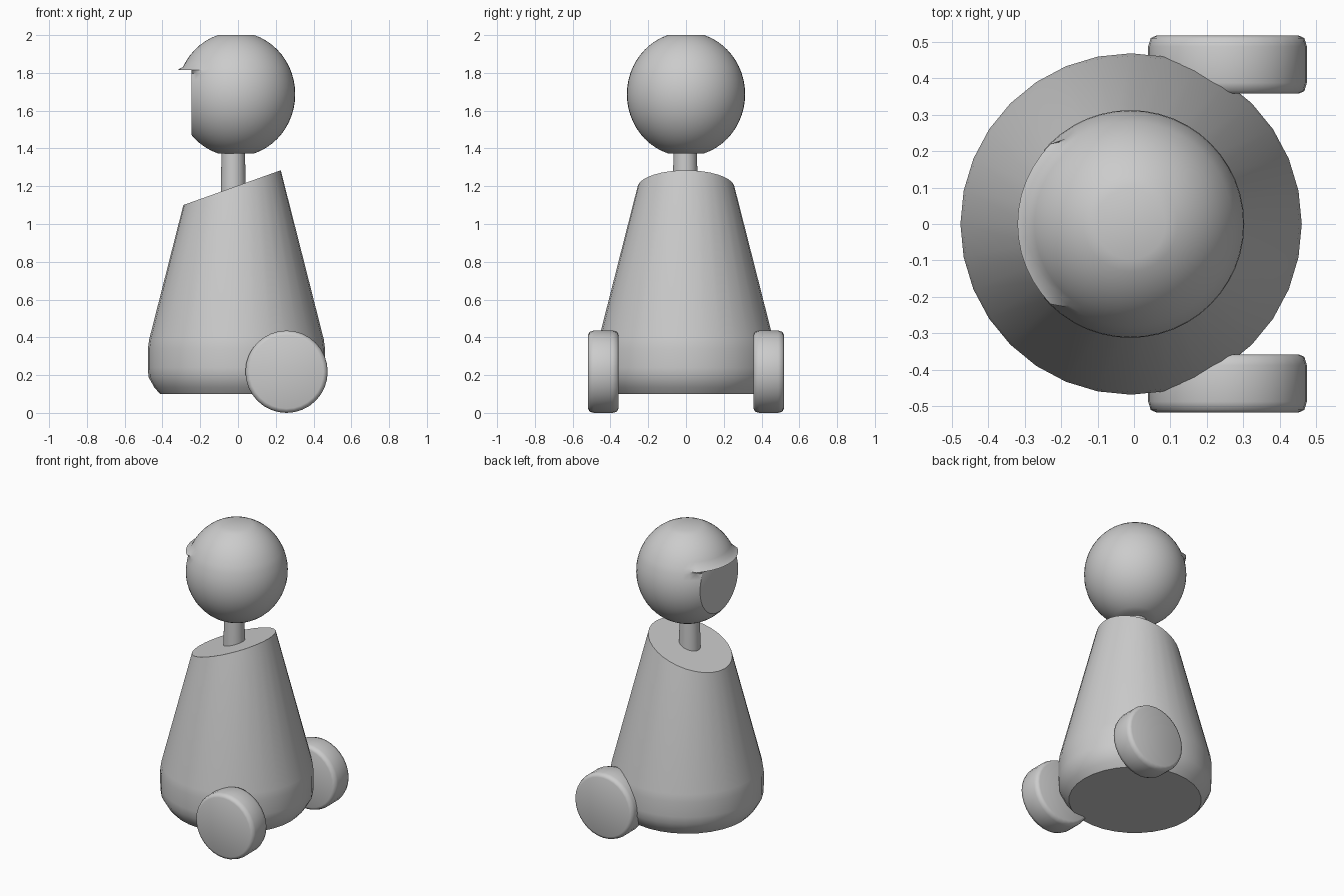
import bpy, bmesh, math
from mathutils import Vector

if "Cube" in bpy.data.objects:
    bpy.data.objects.remove(bpy.data.objects["Cube"])


def finish(bm, name, angle=40):
    bmesh.ops.recalc_face_normals(bm, faces=bm.faces)
    mesh = bpy.data.meshes.new(name)
    bm.to_mesh(mesh)
    bm.free()
    ob = bpy.data.objects.new(name, mesh)
    bpy.context.collection.objects.link(ob)
    bpy.ops.object.select_all(action='DESELECT')
    ob.select_set(True)
    bpy.context.view_layer.objects.active = ob
    bpy.ops.object.shade_smooth_by_angle(angle=math.radians(angle))
    return ob


def lathe(profile, cx, cy, n=32):
    """Closed solid of revolution from (radius, z) pairs."""
    bm = bmesh.new()
    rings = [[bm.verts.new((cx + r * math.cos(2 * math.pi * i / n),
                            cy + r * math.sin(2 * math.pi * i / n), z))
              for i in range(n)] for r, z in profile]
    for a, b in zip(rings, rings[1:]):
        for i in range(n):
            j = (i + 1) % n
            bm.faces.new((a[i], a[j], b[j], b[i]))
    bm.faces.new(rings[0])
    bm.faces.new(rings[-1])
    return bm


# Tapered body with a slanted top
bm = lathe([(0.405, 0.10), (0.435, 0.135), (0.466, 0.19), (0.469, 0.24),
            (0.469, 0.34), (0.462, 0.39), (0.21, 1.38)], -0.008, 0)
cut = bmesh.ops.bisect_plane(
    bm, geom=bm.verts[:] + bm.edges[:] + bm.faces[:],
    plane_co=Vector((0.22, 0, 1.282)), plane_no=Vector((-0.182, 0, 0.51)),
    clear_outer=True)
rim = [e for e in cut['geom_cut'] if isinstance(e, bmesh.types.BMEdge)]
bmesh.ops.edgeloop_fill(bm, edges=rim)
finish(bm, "body")

# Neck
finish(lathe([(0.067, 1.10), (0.066, 1.20), (0.061, 1.42)], -0.025, -0.004), "neck")

# Head: slightly tall ball, flat poles, with a brow lip over the face
HX, HZ, R, BROW = -0.01, 1.687, 0.313, 1.815
a0 = math.radians(72)
angles = [-a0 + 2 * a0 * i / 22 for i in range(23)]
profile = [(R * math.cos(a), HZ + 0.313 * math.sin(a) / math.sin(a0)) for a in angles]
t = math.asin((BROW - HZ) * math.sin(a0) / 0.313)
profile = [p for p in profile if abs(p[1] - BROW) > 0.012] + [(R * math.cos(t), BROW)]
profile.sort(key=lambda p: p[1])
bm = lathe(profile, HX, 0, 48)
for v in bm.verts:
    d = Vector((v.co.x - HX, v.co.y))
    if abs(v.co.z - BROW) < 0.001 and d.x < -0.7 * d.length:
        d *= 0.311 / d.length
        v.co.x, v.co.y = HX + d.x, d.y
head = finish(bm, "head")

# Flat face cut under the brow
bm = bmesh.new()
bmesh.ops.create_cube(bm, size=1)
for v in bm.verts:
    v.co = (-0.247 if v.co.x > 0 else -0.6, v.co.y, BROW + 0.0005 if v.co.z > 0 else 1.2)
cutter = finish(bm, "face_cutter")
cutter.hide_render = True
mod = head.modifiers.new("face_cut", 'BOOLEAN')
mod.operation = 'DIFFERENCE'
mod.solver = 'EXACT'
mod.object = cutter
bpy.context.view_layer.objects.active = head
bpy.ops.object.modifier_apply(modifier=mod.name)
bpy.data.objects.remove(cutter)
bpy.ops.object.select_all(action='DESELECT')
head.select_set(True)
bpy.context.view_layer.objects.active = head
bpy.ops.object.shade_smooth_by_angle(angle=math.radians(40))

# Wheels on both sides, rounded rims
for side, name in ((1, "left_wheel"), (-1, "right_wheel")):
    bm = lathe([(0.195, -0.08), (0.211, -0.073), (0.218, -0.05),
                (0.218, 0.05), (0.211, 0.073), (0.195, 0.08)], 0, 0)
    for v in bm.verts:
        x, y, z = v.co
        v.co = (0.257 + x, side * 0.438 + z, 0.218 + y)
    finish(bm, name, 50)
